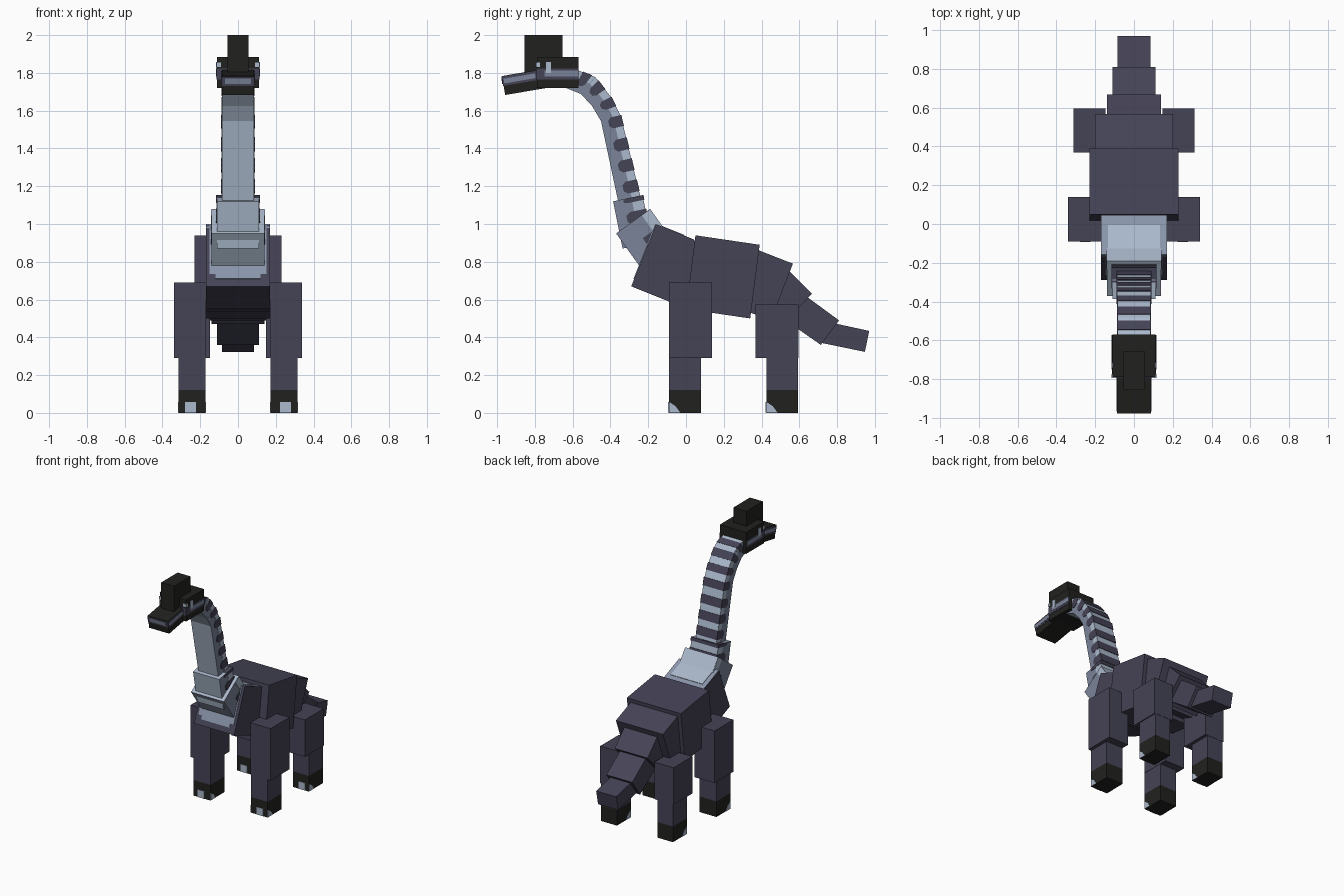
import bpy, bmesh

if "Cube" in bpy.data.objects:
    bpy.data.objects.remove(bpy.data.objects["Cube"])


def material(name, hex_code):
    rgb = [int(hex_code[i:i + 2], 16) / 255 for i in (0, 2, 4)]
    col = [c / 12.92 if c <= 0.04045 else ((c + 0.055) / 1.055) ** 2.4 for c in rgb] + [1]
    m = bpy.data.materials.new(name)
    m.use_nodes = True
    m.diffuse_color = col
    b = m.node_tree.nodes["Principled BSDF"]
    b.inputs["Base Color"].default_value = col
    b.inputs["Roughness"].default_value = 0.9
    return m


NAVY = material("dark slate hide", "454356")
BLACK = material("black", "21211F")
LIGHT = material("pale blue", "ABB9CC")
MID = material("grey blue", "7A8398")
SOFT = material("soft blue", "8A95AA")


def prism(name, poly, x0, x1, mat, side_mat=None):
    """Extrude a (y, z) polygon from x0 to x1; side faces may get another colour."""
    bm = bmesh.new()
    a = [bm.verts.new((x0, y, z)) for y, z in poly]
    b = [bm.verts.new((x1, y, z)) for y, z in poly]
    bm.faces.new(a)
    bm.faces.new(b)
    n = len(poly)
    for i in range(n):
        j = (i + 1) % n
        bm.faces.new((a[i], a[j], b[j], b[i]))
    bmesh.ops.recalc_face_normals(bm, faces=bm.faces)
    bm.normal_update()
    if side_mat:
        for f in bm.faces:
            f.material_index = 1 if abs(f.normal.x) > 0.5 else 0
    me = bpy.data.meshes.new(name)
    bm.to_mesh(me)
    bm.free()
    me.materials.append(mat)
    if side_mat:
        me.materials.append(side_mat)
    ob = bpy.data.objects.new(name, me)
    bpy.context.collection.objects.link(ob)
    return ob


def block(name, y0, y1, z0, z1, x0, x1, mat, side_mat=None):
    return prism(name, [(y0, z0), (y1, z0), (y1, z1), (y0, z1)], x0, x1, mat, side_mat)


def at(quad, t, u):
    """Point in a quad: t runs bottom to top, u runs front to back."""
    bf, bb, tb, tf = quad
    return tuple((1 - t) * ((1 - u) * bf[i] + u * bb[i]) + t * ((1 - u) * tf[i] + u * tb[i])
                 for i in (0, 1))


def sub(quad, t0, t1, u0, u1):
    return [at(quad, t0, u0), at(quad, t0, u1), at(quad, t1, u1), at(quad, t1, u0)]


# Body and tail: quads run bottom front, bottom back, top back, top front
chest = [(-0.29, 0.67), (0.045, 0.535), (0.175, 0.86), (-0.16, 0.995)]
body = [
    ("chest", chest, 0.17),
    ("torso", [(0.0, 0.55), (0.34, 0.50), (0.39, 0.89), (0.05, 0.94)], 0.23),
    ("hips", [(0.25, 0.565), (0.45, 0.49), (0.566, 0.79), (0.366, 0.868)], 0.20),
    ("tail_base", [(0.37, 0.61), (0.51, 0.47), (0.667, 0.63), (0.527, 0.77)], 0.14),
    ("tail_middle", [(0.52, 0.495), (0.714, 0.36), (0.81, 0.49), (0.616, 0.632)], 0.11),
    ("tail_tip", [(0.72, 0.37), (0.947, 0.323), (0.97, 0.434), (0.745, 0.483)], 0.085),
]
for name, quad, w in body:
    prism(name, quad, -w, w, NAVY)

# Pale patches on the top and front of the chest
prism("chest_top_patch", sub(chest, 0.95, 1.012, 0.0, 0.6), -0.169, 0.169, SOFT, NAVY)
prism("chest_top_light", sub(chest, 0.95, 1.022, 0.0, 0.45), -0.135, 0.135, LIGHT)
prism("chest_front_patch", sub(chest, 0.2, 1.005, -0.01, 0.05), -0.15, 0.15, SOFT)
prism("chest_front_patch_tip", sub(chest, 0.12, 0.2, -0.01, 0.05), -0.12, 0.12, SOFT)

# Legs with black feet and pale toes
legs = [  # name, upper y/z/x range, lower y/x range
    ("front", (-0.09, 0.138, 0.69), (0.17, 0.34), (-0.09, 0.08), (0.172, 0.315)),
    ("back", (0.368, 0.596, 0.575), (0.148, 0.312), (0.425, 0.594), (0.172, 0.305)),
]
for s, side in ((1, "left"), (-1, "right")):
    for name, (y0, y1, top), ux, (ly0, ly1), lx in legs:
        tag = f"{name}_{side}"
        block("upper_leg_" + tag, y0, y1, 0.29, top, s * ux[0], s * ux[1], NAVY)
        block("lower_leg_" + tag, ly0, ly1, 0.12, 0.29, s * lx[0], s * lx[1], NAVY)
        block("foot_" + tag, ly0, ly1, 0.0, 0.12, s * lx[0], s * lx[1], BLACK)
        mid = (lx[0] + lx[1]) / 2 + 0.008
        block("toe_" + tag, ly0 - 0.004, ly0 + 0.004, 0.001, 0.058,
              s * (mid - 0.028), s * (mid + 0.028), LIGHT)
        prism("toe_sides_" + tag,
              [(ly0 + 0.001, 0.001), (ly0 + 0.06, 0.001), (ly0 + 0.035, 0.035), (ly0 + 0.001, 0.058)],
              s * (lx[0] - 0.003), s * (lx[1] + 0.003), LIGHT)

# Neck: quad, half width, dark stripes as (centre, half height)
neck = [
    ([(-0.17, 0.67), (0.01, 0.80), (-0.19, 1.08), (-0.37, 0.95)], 0.14, []),
    ([(-0.336, 0.87), (-0.18, 0.903), (-0.23, 1.153), (-0.386, 1.12)], 0.112,
     [(0.58, 0.13), (0.95, 0.05)]),
    ([(-0.355, 1.10), (-0.237, 1.125), (-0.344, 1.57), (-0.45, 1.545)], 0.085,
     [(0.95, 0.065), (0.68, 0.07), (0.43, 0.07), (0.18, 0.07)]),
    ([(-0.45, 1.545), (-0.344, 1.57), (-0.397, 1.672), (-0.497, 1.624)], 0.0845, [(0.76, 0.24)]),
    ([(-0.497, 1.624), (-0.397, 1.672), (-0.481, 1.778), (-0.556, 1.688)], 0.084, [(0.6, 0.22)]),
    ([(-0.556, 1.688), (-0.481, 1.778), (-0.60, 1.825), (-0.64, 1.722)], 0.0835, [(0.35, 0.2)]),
]
for i, (quad, w, stripes) in enumerate(neck, 1):
    prism(f"neck_{i}", quad, -w, w, LIGHT, MID)
    if stripes:
        prism(f"neck_light_{i}", sub(quad, 0.01, 0.99, 0.62, 0.99), -w - 0.002, w + 0.002, LIGHT)
    for k, (c, h) in enumerate(stripes, 1):
        # dark stripe across the back, narrowing to a blunt point on the sides
        poly = [at(quad, c - h, 1.03), at(quad, c + h, 1.03), at(quad, c + h, 0.5),
                at(quad, c + h * 0.5, 0.34), at(quad, c - h * 0.5, 0.34), at(quad, c - h, 0.5)]
        prism(f"neck_stripe_{i}_{k}", poly, -w - 0.004, w + 0.004, NAVY)
base = neck[0][0]
prism("neck_base_light", sub(base, 0.45, 0.99, 0.75, 0.99), -0.142, 0.142, LIGHT)
prism("neck_base_spot", sub(base, 0.5, 0.7, 0.45, 0.9), -0.144, 0.144, NAVY)
prism("neck_base_border", sub(base, 0.2, 0.45, 0.9, 1.015), -0.139, 0.139, SOFT)

# Head: skull, snout and crest
block("skull", -0.79, -0.57, 1.72, 1.885, -0.112, 0.112, BLACK)
snout = [(-0.957, 1.683), (-0.74, 1.72), (-0.76, 1.82), (-0.975, 1.783)]
prism("snout", snout, -0.085, 0.085, BLACK)
block("crest", -0.855, -0.655, 1.78, 2.0, -0.055, 0.055, BLACK)

# Face markings
block("cheek_band", -0.793, -0.572, 1.765, 1.822, -0.114, 0.114, NAVY)
block("cheek_stripe", -0.75, -0.573, 1.782, 1.812, -0.116, 0.116, MID)
prism("snout_band", sub(snout, 0.48, 0.97, -0.012, 0.85), -0.087, 0.087, NAVY)
prism("snout_stripe", sub(snout, 0.6, 0.85, 0.03, 0.8), -0.089, 0.089, MID)
prism("snout_front_stripe", sub(snout, 0.6, 0.88, -0.024, 0.03), -0.068, 0.068, MID)
for s, side in ((1, "left"), (-1, "right")):
    block("eye_" + side, -0.742, -0.715, 1.80, 1.858, s * 0.11, s * 0.117, LIGHT)
    block("brow_spot_" + side, -0.794, -0.774, 1.83, 1.855, s * 0.09, s * 0.115, LIGHT)
